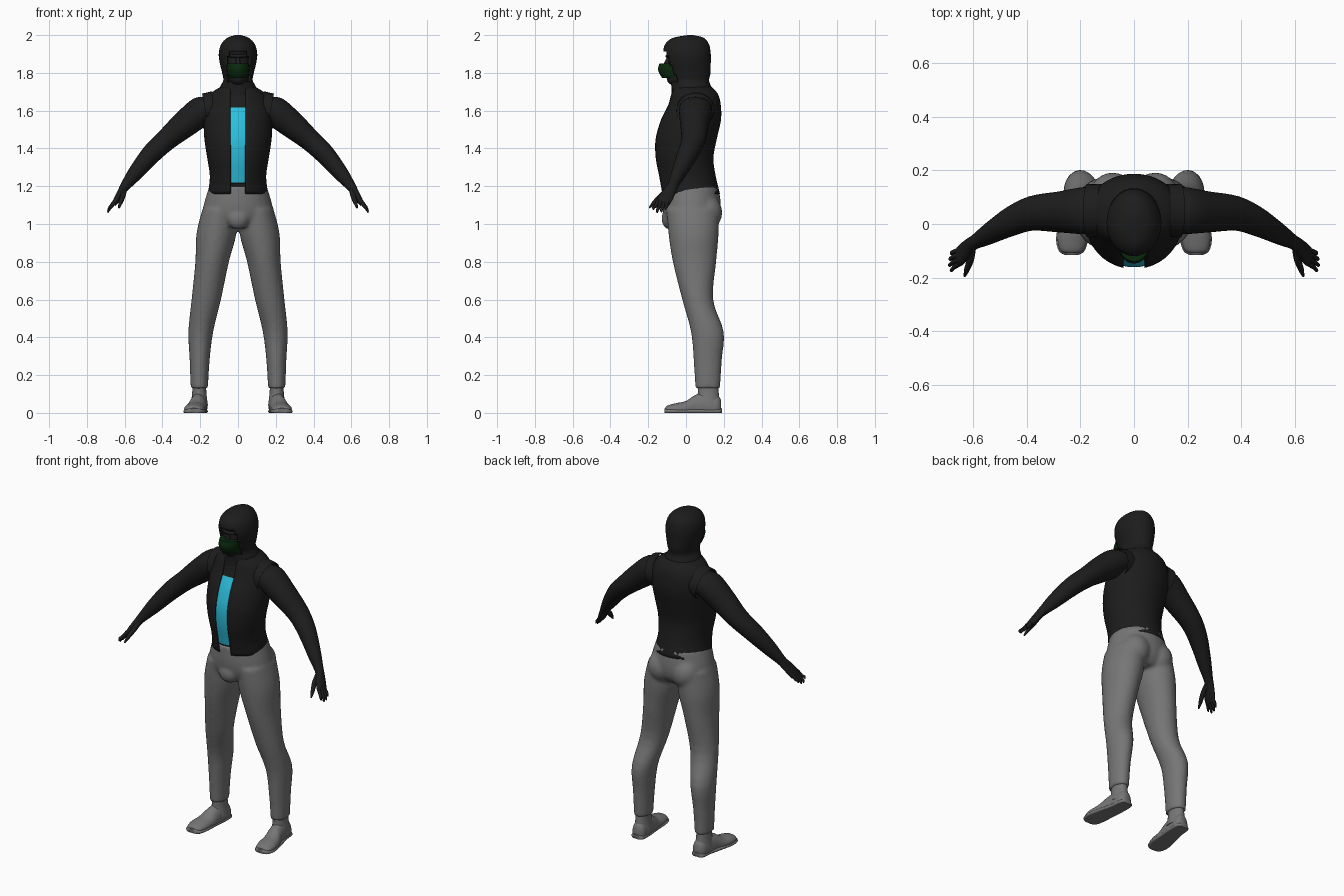
import bpy, bmesh, math
from mathutils import Vector

if "Cube" in bpy.data.objects:
    bpy.data.objects.remove(bpy.data.objects["Cube"])


def material(name, rgb):
    m = bpy.data.materials.new(name)
    m.diffuse_color = (*rgb, 1)
    m.use_nodes = True
    m.node_tree.nodes["Principled BSDF"].inputs["Base Color"].default_value = m.diffuse_color
    return m


BLACK = material("black_cloth", (0.012, 0.012, 0.012))
GREY = material("grey_cloth", (0.18, 0.18, 0.18))
CYAN = material("cyan_shirt", (0.025, 0.52, 0.72))
GREEN = material("dark_green", (0.003, 0.022, 0.004))
X, Y, Z = Vector((1, 0, 0)), Vector((0, 1, 0)), Vector((0, 0, 1))


def smooth_keys(keys, steps):
    """Catmull-Rom interpolation through the key sections."""
    out = []
    for i in range(len(keys) - 1):
        p = [keys[max(0, min(len(keys) - 1, i + k))] for k in (-1, 0, 1, 2)]
        for s in range(steps):
            t = s / steps
            out.append([0.5 * (2 * b + (c - a) * t + (2 * a - 5 * b + 4 * c - d) * t * t
                               + (3 * b - a - 3 * c + d) * t ** 3) for a, b, c, d in zip(*p)])
    return out + [list(keys[-1])]


def loft(name, keys, mat, u=X, v=Y, n=28, steps=4, gap=0.0, caps=True, mirror=False, floor=None):
    """Skin elliptical sections (x, y, z, ru, rv); gap leaves the front open."""
    bm = bmesh.new()
    rings = []
    for x, y, z, ru, rv in smooth_keys(keys, steps):
        g = math.asin(min(0.9, gap / ru)) if gap else 0
        count = n + 1 if gap else n
        ring = []
        for i in range(count):
            a = -math.pi / 2 + g + (2 * math.pi - 2 * g) * i / n
            co = Vector((x, y, z)) + u * ru * math.cos(a) + v * rv * math.sin(a)
            if floor is not None:
                co.z = max(co.z, floor)
            ring.append(bm.verts.new(co))
        rings.append(ring)
    for r, s in zip(rings, rings[1:]):
        for i in range(n):
            j = (i + 1) % len(r)
            bm.faces.new((r[i], r[j], s[j], s[i]))
    if caps and not gap:
        bm.faces.new(rings[0][::-1])
        bm.faces.new(rings[-1])
        bmesh.ops.recalc_face_normals(bm, faces=bm.faces)
    me = bpy.data.meshes.new(name)
    bm.to_mesh(me)
    bm.free()
    me.materials.append(mat)
    ob = bpy.data.objects.new(name, me)
    bpy.context.collection.objects.link(ob)
    if mirror:
        ob.modifiers.new("mirror", 'MIRROR').use_mirror_merge = False
    shade(ob)
    return ob


def shade(ob, angle=50):
    bpy.ops.object.select_all(action='DESELECT')
    ob.select_set(True)
    bpy.context.view_layer.objects.active = ob
    bpy.ops.object.shade_smooth_by_angle(angle=math.radians(angle))


def upright(rows, inset=0.0):
    """Rows (z, half width, front y, back y) to centred sections."""
    return [(0, (f + b) / 2, z, w - inset, (b - f) / 2 - inset) for z, w, f, b in rows]


def shell(ob, thickness):
    m = ob.modifiers.new("cloth", 'SOLIDIFY')
    m.thickness = thickness
    m.offset = -1


def ball(name, loc, scale):
    bpy.ops.mesh.primitive_uv_sphere_add(segments=24, ring_count=14, radius=1, location=loc)
    ob = bpy.context.object
    ob.name = name
    ob.scale = scale
    ob.data.materials.append(GREY)
    return ob


# Trousers: legs, hips and seat fused into one smooth skin
leg_keys = [(.205, .115, .13, .046, .066), (.203, .115, .28, .053, .075), (.197, .113, .43, .066, .087),
            (.168, .062, .60, .078, .082), (.137, .045, .80, .089, .115), (.114, .04, .95, .106, .133),
            (.098, .035, 1.08, .090, .138)]
parts = [loft("trousers", leg_keys, GREY)]
parts.append(loft("leg_other", [(-k[0],) + k[1:] for k in leg_keys], GREY))
parts.append(loft("hips", upright([(.985, .12, -.07, .14), (1.03, .185, -.11, .175), (1.10, .182, -.125, .185),
                                   (1.20, .152, -.123, .172)]), GREY))
for s in (-1, 1):
    parts.append(ball("buttock", (s * .08, .105, 1.06), (.085, .087, .095)))
parts.append(ball("crotch", (0, -.085, 1.03), (.06, .045, .06)))
bpy.ops.object.select_all(action='DESELECT')
for p in parts:
    p.select_set(True)
bpy.context.view_layer.objects.active = parts[0]
bpy.ops.object.join()
trousers = parts[0]
rm = trousers.modifiers.new("fuse", 'REMESH')
rm.mode = 'VOXEL'
rm.voxel_size = 0.011
rm.use_smooth_shade = True
sm = trousers.modifiers.new("relax", 'SMOOTH')
sm.factor = 0.5
sm.iterations = 4

# Shoes: ankle, upper and flat sole
loft("shoe_ankle", [(.205, .115, .04, .046, .068), (.205, .118, .10, .038, .056), (.205, .115, .16, .036, .054)],
     GREY, mirror=True)
loft("shoe_upper", [(.232, -.108, .018, .025, .012), (.232, -.095, .018, .044, .022), (.230, -.05, .02, .055, .032),
                    (.224, .0, .02, .053, .043), (.214, .05, .025, .047, .070), (.207, .11, .03, .044, .080),
                    (.204, .165, .03, .040, .065), (.204, .185, .03, .024, .04)],
     GREY, u=X, v=Z, mirror=True, floor=0.0)
loft("shoe_sole", [(.232, -.115, .008, .025, .016), (.232, -.10, .008, .048, .018), (.230, -.05, .008, .060, .020),
                   (.220, .03, .008, .054, .020), (.207, .11, .008, .047, .020), (.204, .172, .008, .042, .020),
                   (.204, .19, .008, .025, .016)], GREY, u=X, v=Z, mirror=True, floor=0.0)

# Open vest over a shirt
torso = [(1.16, .16, -.13, .18), (1.25, .149, -.147, .158), (1.35, .163, -.165, .145), (1.45, .178, -.165, .163),
         (1.55, .182, -.137, .185), (1.63, .176, -.098, .184), (1.69, .146, -.082, .168), (1.73, .085, -.07, .13)]
vest = loft("vest", upright(torso), BLACK, n=48, gap=.04)
shell(vest, .006)
shirt_rows = [(1.212, .152, -.14, .165)] + torso[1:]
shirt = loft("shirt", upright(shirt_rows, .007), CYAN, n=48, steps=6)
shirt.data.materials.append(BLACK)
for f in shirt.data.polygons:  # dark belt line and dark collar
    if f.center.z > 1.612 or f.center.z < 1.222:
        f.material_index = 1

# Arms, armhole rims and hands
ARM_V = Vector((.66, 0, .75))
loft("arm", [(.10, .05, 1.62, .08, .07), (.18, .05, 1.605, .088, .080), (.28, .045, 1.53, .076, .072),
             (.38, .04, 1.445, .065, .058), (.46, .01, 1.37, .057, .053), (.54, -.035, 1.275, .042, .042),
             (.595, -.068, 1.205, .029, .028), (.618, -.09, 1.17, .037, .022), (.642, -.113, 1.13, .042, .018),
             (.658, -.123, 1.103, .036, .012)], BLACK, u=Y, v=ARM_V, mirror=True)
rim = loft("armhole_rim", [(.12, .05, 1.612, .098, .092), (.172, .05, 1.600, .100, .092)], BLACK,
           u=Y, v=Vector((.2, 0, .98)), caps=False, steps=2, mirror=True)
for i, (y0, y1, tip) in enumerate([(-.148, -.172, 1.075), (-.131, -.152, 1.06), (-.114, -.130, 1.062),
                                   (-.098, -.108, 1.075)]):
    end = .69 - (tip - 1.06) * .4
    loft(f"finger_{i + 1}", [(.648, y0, 1.125, .010, .011), ((.654 + end) / 2, (y0 + y1) / 2, 1.095, .0095, .010),
                             (end - .004, y1, tip + .012, .008, .008), (end, y1, tip, .003, .003)],
         BLACK, u=Y, v=ARM_V, n=10, steps=2, mirror=True)
loft("thumb", [(.603, -.095, 1.175, .014, .018), (.610, -.135, 1.145, .014, .015), (.622, -.170, 1.112, .011, .011),
               (.630, -.195, 1.085, .004, .004)], BLACK, u=X, v=Vector((0, -.6, .8)), n=12, mirror=True)

# Hood with an opening for the face
hood = loft("hood", upright([(1.65, .115, -.08, .15), (1.72, .098, -.077, .135), (1.76, .078, -.085, .122),
                             (1.80, .084, -.10, .13), (1.85, .096, -.113, .131), (1.90, .102, -.12, .131),
                             (1.95, .090, -.112, .122), (1.985, .058, -.07, .095), (2.0, .015, .01, .04)]),
            BLACK, n=48)
bm = bmesh.new()
bm.from_mesh(hood.data)
cut = []
for f in bm.faces:
    c = f.calc_center_median()
    width = .062 if c.z < 1.89 else .045
    if (c.y < 0 and abs(c.x) < width and 1.75 < c.z < 1.915) or len(f.verts) > 4 and c.z < 1.8:
        cut.append(f)
bmesh.ops.delete(bm, geom=cut, context='FACES')
bm.to_mesh(hood.data)
bm.free()
shell(hood, .010)

# Face inside the hood, nose bridge, brow and mask
loft("face", upright([(1.735, .03, -.075, .03), (1.755, .052, -.098, .07), (1.81, .066, -.105, .10),
                      (1.87, .074, -.092, .105), (1.92, .076, -.100, .105)]), BLACK)
loft("nose", [(0, -.10, 1.80, .018, .03), (0, -.095, 1.85, .013, .022), (0, -.088, 1.89, .008, .01)],
     BLACK, n=12)
loft("brow", [(-.055, -.075, 1.893, .012, .009), (0, -.098, 1.888, .012, .009), (.055, -.075, 1.893, .012, .009)],
     BLACK, u=Y, v=Z, n=10)
loft("mask", upright([(1.772, .048, -.126, 0), (1.80, .058, -.143, 0), (1.825, .060, -.148, 0),
                      (1.85, .058, -.140, 0)]), GREEN, n=16, steps=2)
